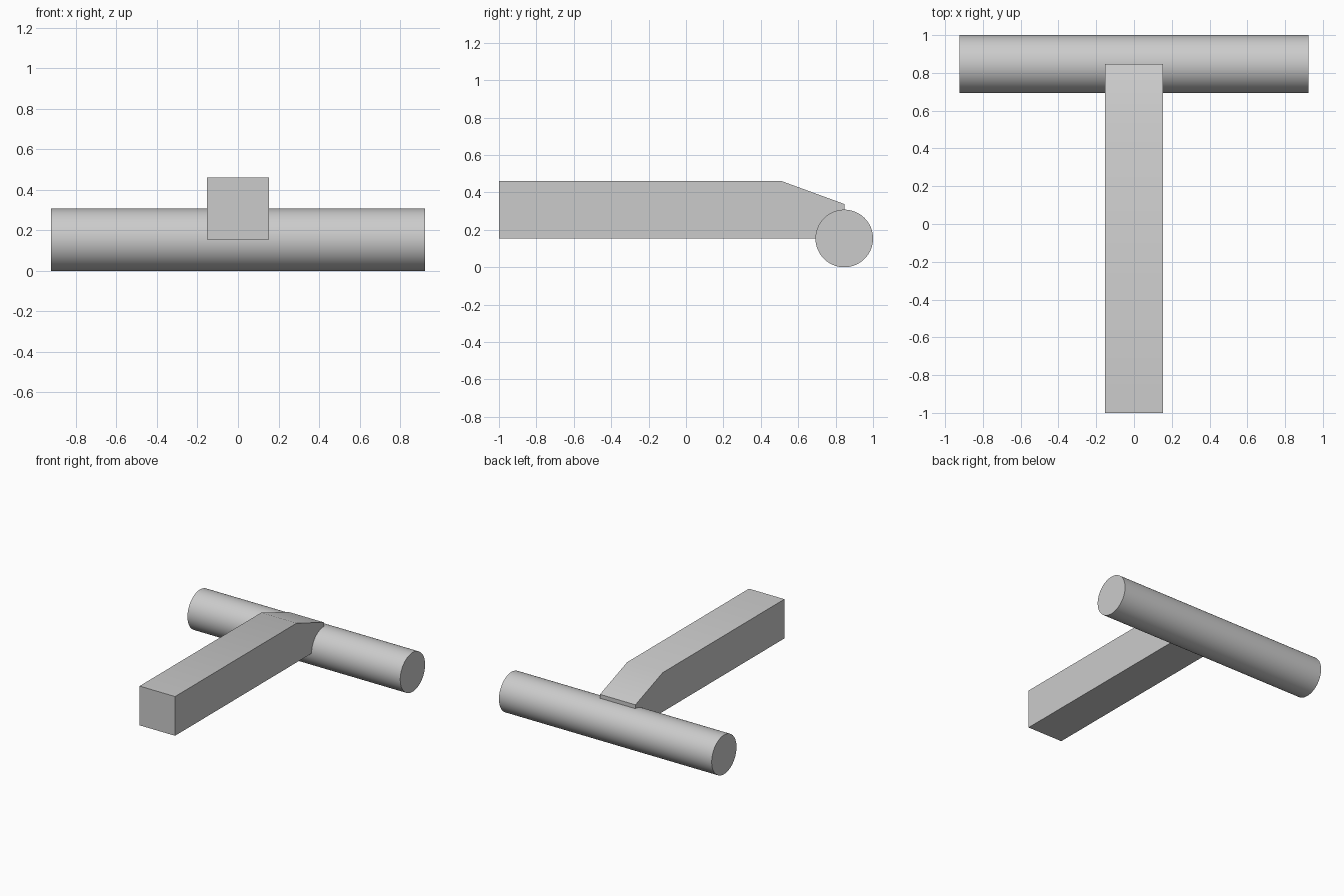
import bpy, bmesh
from math import pi, cos, sin

if "Cube" in bpy.data.objects:
    bpy.data.objects.remove(bpy.data.objects["Cube"])

R = 2 / 13            # rod radius, also half the bar width
CY, CZ = 1 - R, R     # rod axis position
SEG = 96


def extrude_x(name, profile, half):
    """Solid from a (y, z) profile, extruded symmetrically along x."""
    bm = bmesh.new()
    face = bm.faces.new([bm.verts.new((-half, y, z)) for y, z in profile])
    out = bmesh.ops.extrude_face_region(bm, geom=[face])
    verts = [g for g in out["geom"] if isinstance(g, bmesh.types.BMVert)]
    bmesh.ops.translate(bm, verts=verts, vec=(2 * half, 0, 0))
    bmesh.ops.recalc_face_normals(bm, faces=bm.faces)
    mesh = bpy.data.meshes.new(name)
    bm.to_mesh(mesh)
    bm.free()
    obj = bpy.data.objects.new(name, mesh)
    bpy.context.collection.objects.link(obj)
    bpy.ops.object.select_all(action='DESELECT')
    obj.select_set(True)
    bpy.context.view_layer.objects.active = obj
    bpy.ops.object.shade_smooth_by_angle(angle=pi / 6)
    return obj


def arc(start, end, steps):
    return [(CY + R * cos(a), CZ + R * sin(a))
            for a in (start + (end - start) * i / steps for i in range(steps + 1))]


# round cross rod
extrude_x("cross_rod", arc(0, 2 * pi, SEG)[:-1], 6 * R)

# square bar with sloped top, its end coped to sit against the rod
bar = [(-1, 3 * R), (-1, R)] + arc(pi, pi / 2, SEG // 4) + [(CY, 0.338), (0.508, 3 * R)]
extrude_x("square_bar", bar, R)
